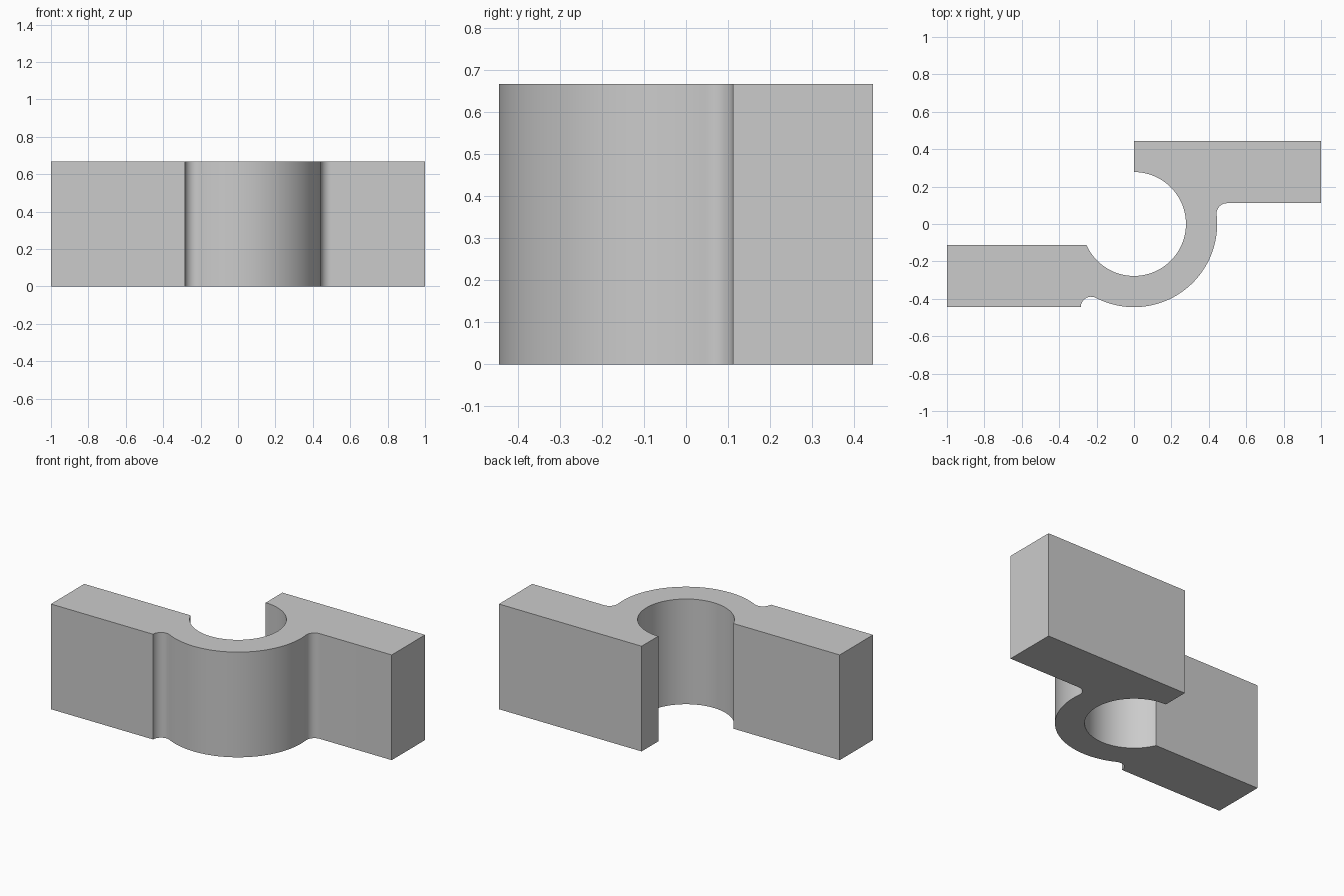
import bpy
import bmesh
from math import sqrt, atan2, asin, pi, cos, sin, radians

if "Cube" in bpy.data.objects:
    bpy.data.objects.remove(bpy.data.objects["Cube"], do_unlink=True)

# Main dimensions
UNIT = 1 / 9
HEIGHT = 6 * UNIT
OUTER = 4 * UNIT        # outside radius of the curl
INNER = 2.5 * UNIT      # bore radius
FILLET = 0.5 * UNIT
ARM = UNIT              # inner edge of each arm, measured from the centre line


def arc(cx, cy, r, start, end, steps):
    """Points along an arc, both ends included."""
    angles = [start + (end - start) * i / steps for i in range(steps + 1)]
    return [(cx + r * cos(a), cy + r * sin(a)) for a in angles]


# Fillet centres, tangent to the outside of the curl
reach = OUTER + FILLET
right_y = ARM - FILLET
right_x = sqrt(reach ** 2 - right_y ** 2)
left_y = -OUTER
left_x = -sqrt(reach ** 2 - left_y ** 2)
right_angle = atan2(right_y, right_x)
left_angle = atan2(left_y, left_x)

# Closed outline, anticlockwise from the tip of the left arm
outline = [(-1, -ARM), (-1, -OUTER)]
outline += arc(left_x, left_y, FILLET, pi, left_angle + pi, 16)
outline += arc(0, 0, OUTER, left_angle, right_angle, 64)[1:]
outline += arc(right_x, right_y, FILLET, right_angle + pi, pi / 2, 12)[1:]
outline += [(1, ARM), (1, OUTER), (0, OUTER)]
outline += arc(0, 0, INNER, pi / 2, -pi + asin(ARM / INNER), 72)

# Extrude the outline into the solid
bm = bmesh.new()
base = bm.faces.new([bm.verts.new((x, y, 0)) for x, y in outline])
result = bmesh.ops.extrude_face_region(bm, geom=[base], use_keep_orig=True)
top_verts = [g for g in result["geom"] if isinstance(g, bmesh.types.BMVert)]
bmesh.ops.translate(bm, verts=top_verts, vec=(0, 0, HEIGHT))
bmesh.ops.recalc_face_normals(bm, faces=bm.faces)
mesh = bpy.data.meshes.new("curled_bracket")
bm.to_mesh(mesh)
bm.free()
bracket = bpy.data.objects.new("curled_bracket", mesh)
bpy.context.collection.objects.link(bracket)

# Plain grey material
grey = bpy.data.materials.new("plain grey")
grey.use_nodes = True
colour = (0.6, 0.6, 0.6, 1)
grey.diffuse_color = colour
grey.node_tree.nodes["Principled BSDF"].inputs["Base Color"].default_value = colour
mesh.materials.append(grey)

# Smooth curves, crisp corners
bpy.ops.object.select_all(action="DESELECT")
bracket.select_set(True)
bpy.context.view_layer.objects.active = bracket
bpy.ops.object.shade_smooth_by_angle(angle=radians(30))
